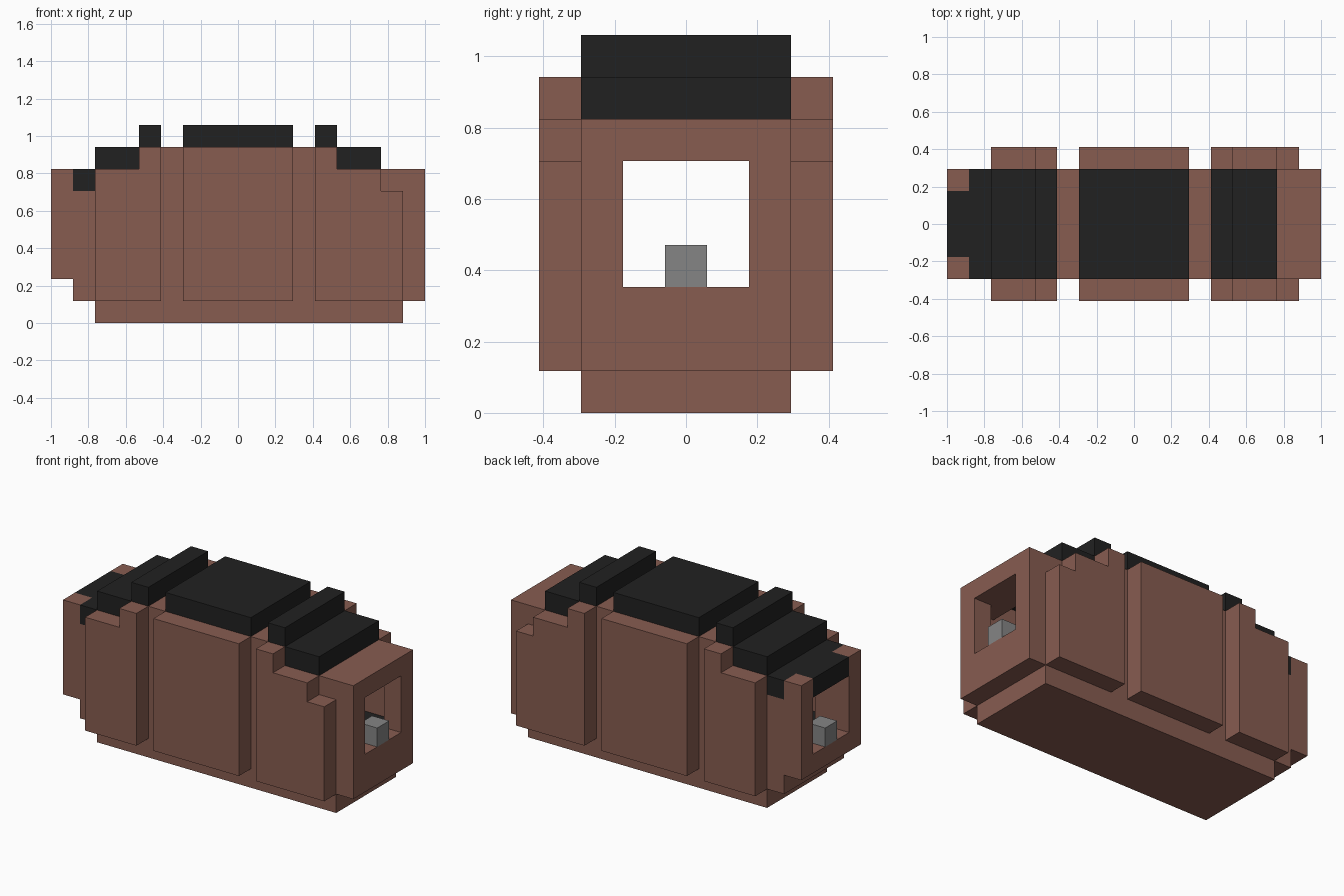
import bpy
import bmesh

if "Cube" in bpy.data.objects:
    bpy.data.objects.remove(bpy.data.objects["Cube"], do_unlink=True)

U = 2 / 17  # one block of the grid


def material(name, rgb):
    m = bpy.data.materials.new(name)
    m.use_nodes = True
    m.diffuse_color = (*rgb, 1)
    m.node_tree.nodes["Principled BSDF"].inputs["Base Color"].default_value = (*rgb, 1)
    return m


BROWN = material("brown", (0.242, 0.107, 0.081))
BLACK = material("black", (0.0152, 0.0152, 0.0152))
GREY = material("grey", (0.235, 0.235, 0.235))


def prism(name, outline, y0, y1, mat):
    """Extrude an (x, z) outline in block units from y0 to y1."""
    bm = bmesh.new()
    verts = [bm.verts.new(((x - 8.5) * U, (y0 - 3.5) * U, z * U)) for x, z in outline]
    face = bm.faces.new(verts)
    new = bmesh.ops.extrude_face_region(bm, geom=[face])["geom"]
    moved = [v for v in new if isinstance(v, bmesh.types.BMVert)]
    bmesh.ops.translate(bm, verts=moved, vec=(0, (y1 - y0) * U, 0))
    bmesh.ops.recalc_face_normals(bm, faces=bm.faces)
    mesh = bpy.data.meshes.new(name)
    bm.to_mesh(mesh)
    bm.free()
    mesh.materials.append(mat)
    obj = bpy.data.objects.new(name, mesh)
    bpy.context.collection.objects.link(obj)
    return obj


def box(name, x, y, z, mat):
    return prism(name, [(x[0], z[0]), (x[1], z[0]), (x[1], z[1]), (x[0], z[1])], *y, mat)


def pair(name, outline, y0, y1, mat):
    """A part and its mirror image across the long centre plane."""
    prism(name + "_front", outline, y0, y1, mat)
    prism(name + "_back", outline, 7 - y1, 7 - y0, mat)


def rect(x0, x1, z0, z1):
    return [(x0, z0), (x1, z0), (x1, z1), (x0, z1)]


# Base slab
box("base", (2, 16), (1, 6), (0, 1), BROWN)

# Raised side panels, the outer two stepped at the top
pair("right_panel", [(2, 1), (5, 1), (5, 8), (4, 8), (4, 7), (2, 7)], 0, 1, BROWN)
pair("middle_panel", rect(6, 11, 1, 8), 0, 1, BROWN)
pair("left_panel", [(12, 1), (16, 1), (16, 6), (15, 6), (15, 7),
                    (13, 7), (13, 8), (12, 8)], 0, 1, BROWN)

# Recessed ribs between the panels, with their floor strips
for i, x in enumerate((5, 11)):
    pair(f"rib_{i}", rect(x, x + 1, 1, 8), 1, 2, BROWN)
    box(f"rib_top_{i}", (x, x + 1), (2, 5), (7, 8), BROWN)
    box(f"rib_floor_{i}", (x, x + 1), (2, 5), (1, 3), BLACK)

# Inner floor
for i, x in enumerate(((2, 5), (6, 11), (12, 16))):
    box(f"floor_{i}", x, (1, 6), (1, 3), BLACK)

# Black roof plates
for i, (x0, x1, z) in enumerate(((2, 4, 7), (4, 5, 8), (6, 11, 8), (12, 13, 8), (13, 15, 7))):
    box(f"roof_{i}", (x0, x1), (1, 6), (z, z + 1), BLACK)

# Left end: framed opening and brown cap
pair("left_end_post", rect(16, 17, 1, 6), 1, 2, BROWN)
box("left_end_sill", (16, 17), (2, 5), (1, 3), BROWN)
box("left_end_cap", (15, 17), (1, 6), (6, 7), BROWN)

# Right end: posts stepped underneath, sill and black lintel
pair("right_end_post", [(0, 2), (1, 2), (1, 1), (2, 1), (2, 6), (1, 6), (1, 7), (0, 7)],
     1, 2, BROWN)
prism("right_end_sill", [(0, 2), (1, 2), (1, 1), (2, 1), (2, 3), (0, 3)], 2, 5, BROWN)
box("right_end_lintel", (0, 2), (2, 5), (6, 7), BLACK)
pair("right_end_roof", rect(1, 2, 6, 7), 1, 2, BLACK)

# Small grey blocks on the sills
box("right_coupling", (0, 1), (3, 4), (3, 4), GREY)
box("left_coupling", (16, 17), (3, 4), (3, 4), GREY)
